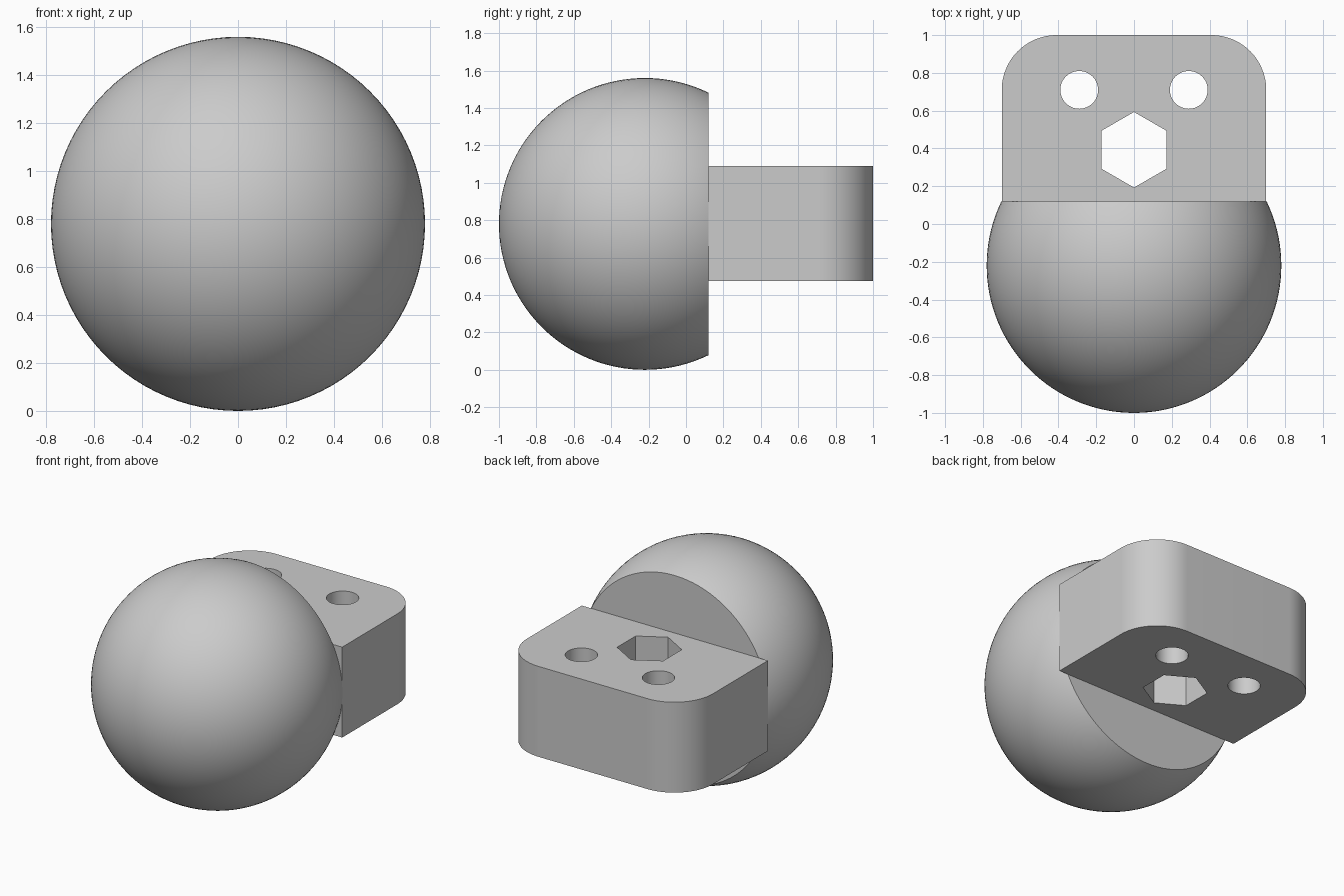
import bpy, bmesh
from math import sin, cos, pi
from mathutils import Matrix, Vector

cube = bpy.data.objects.get("Cube")
if cube:
    bpy.data.objects.remove(cube, do_unlink=True)

grey = bpy.data.materials.new("light grey")
grey.use_nodes = True
grey.diffuse_color = (0.6, 0.6, 0.6, 1)
grey.node_tree.nodes["Principled BSDF"].inputs["Base Color"].default_value = (0.6, 0.6, 0.6, 1)

RADIUS = 0.78
BALL_Y = RADIUS - 1
CUT_Y = 0.12           # flat back of the ball, where the block begins
Z0, Z1 = 0.475, 1.09   # block bottom and top
HALF_W, CORNER = 0.70, 0.29


def add_object(name, bm):
    mesh = bpy.data.meshes.new(name)
    bmesh.ops.recalc_face_normals(bm, faces=bm.faces)
    bm.to_mesh(mesh)
    bm.free()
    mesh.materials.append(grey)
    obj = bpy.data.objects.new(name, mesh)
    bpy.context.collection.objects.link(obj)
    return obj


def prism(name, outline, z0, z1):
    bm = bmesh.new()
    base = bm.faces.new([bm.verts.new((x, y, z0)) for x, y in outline])
    top = bmesh.ops.extrude_face_region(bm, geom=[base])["geom"]
    bmesh.ops.translate(bm, vec=(0, 0, z1 - z0),
                        verts=[v for v in top if isinstance(v, bmesh.types.BMVert)])
    return add_object(name, bm)


def arc(cx, cy, r, start, sweep, steps):
    angles = [start + sweep * i / steps for i in range(steps + 1)]
    return [(cx + r * cos(a), cy + r * sin(a)) for a in angles]


def activate(obj):
    bpy.ops.object.select_all(action="DESELECT")
    obj.select_set(True)
    bpy.context.view_layer.objects.active = obj


# Ball with its back sliced flat
bm = bmesh.new()
place = Matrix.Translation((0, BALL_Y, RADIUS)) @ Matrix.Rotation(pi / 2, 4, "X")
bmesh.ops.create_uvsphere(bm, u_segments=96, v_segments=64, radius=RADIUS, matrix=place)
cut = bmesh.ops.bisect_plane(bm, geom=bm.verts[:] + bm.edges[:] + bm.faces[:],
                             plane_co=(0, CUT_Y, 0), plane_no=(0, 1, 0), clear_outer=True)
rim = [e for e in cut["geom_cut"] if isinstance(e, bmesh.types.BMEdge)]
bmesh.ops.contextual_create(bm, geom=rim)
ball = add_object("ball", bm)

# Mounting block with two rounded rear corners
inner, back = HALF_W - CORNER, 1 - CORNER
outline = [(-HALF_W, CUT_Y), (HALF_W, CUT_Y)]
outline += arc(inner, back, CORNER, 0, pi / 2, 24)
outline += arc(-inner, back, CORNER, pi / 2, pi / 2, 24)
block = prism("mounting_block", outline, Z0, Z1)

# Through holes: two round bolt holes and one hexagonal socket
holes = [("left_bolt_hole", 0.29, 0.71, 0.10, 48),
         ("right_bolt_hole", -0.29, 0.71, 0.10, 48),
         ("hex_socket", 0, 0.393, 0.2, 6)]
for name, x, y, r, sides in holes:
    ring = arc(x, y, r, pi / 2, 2 * pi, sides)[:-1]
    cutter = prism(name, ring, Z0 - 0.1, Z1 + 0.1)
    cutter.hide_render = True
    mod = block.modifiers.new(name, "BOOLEAN")
    mod.operation, mod.solver, mod.object = "DIFFERENCE", "EXACT", cutter
    activate(block)
    bpy.ops.object.modifier_apply(modifier=mod.name)
    bpy.data.objects.remove(cutter, do_unlink=True)

for obj in (ball, block):
    activate(obj)
    bpy.ops.object.shade_smooth_by_angle(angle=pi / 6)
